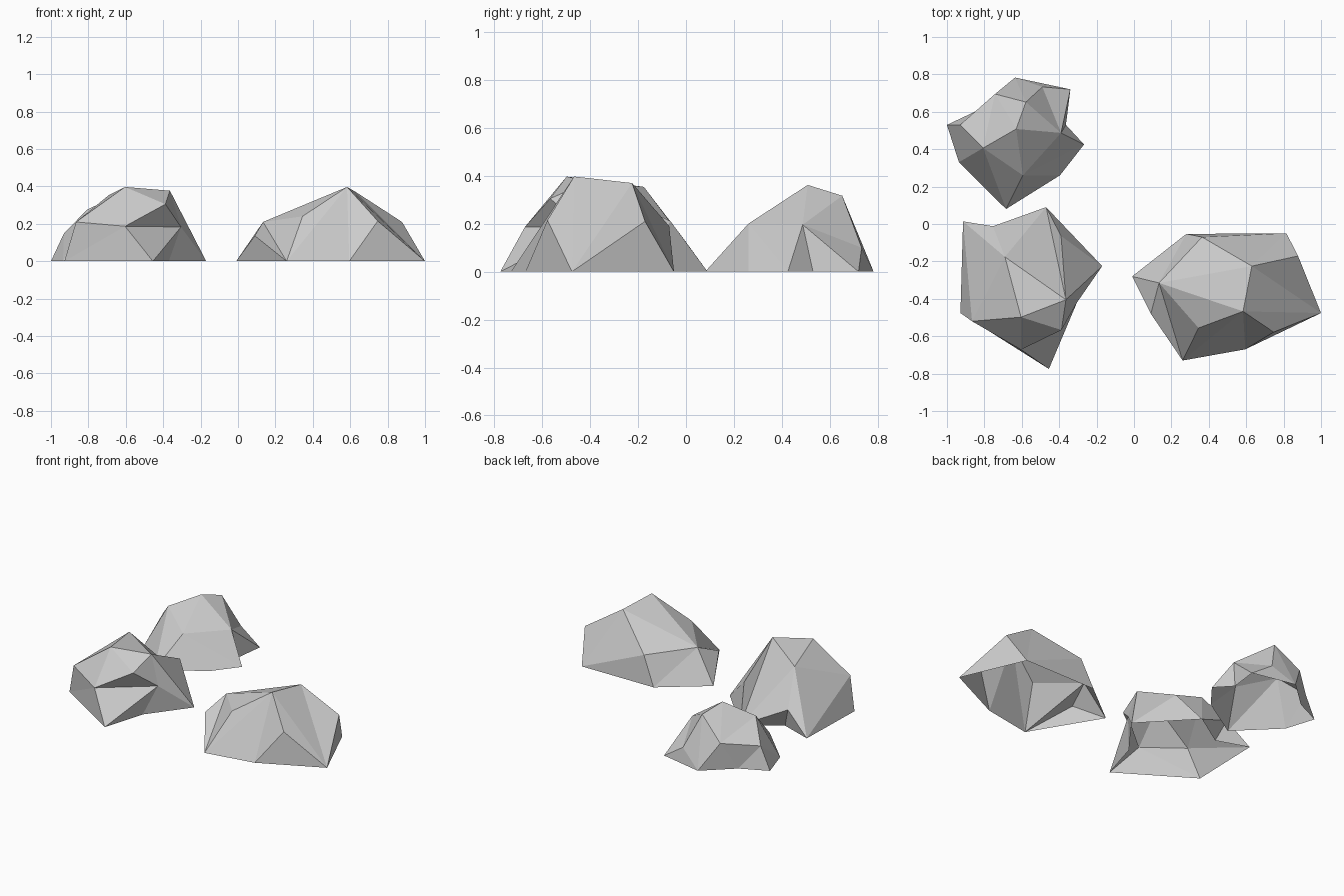
import bpy
import math
from mathutils import Vector
from mathutils.geometry import delaunay_2d_cdt


def unfold(p, centre):
    """Flatten a point of the dome to a disk (base ring becomes the rim)."""
    dx, dy = p[0] - centre[0], p[1] - centre[1]
    a, t = math.atan2(dy, dx), math.atan2(math.hypot(dx, dy), p[2])
    return Vector((t * math.cos(a), t * math.sin(a)))


def rock(name, centre, base, upper, creases):
    """Open-bottomed faceted rock: base outline + upper corners + main ridges."""
    pts = [(x, y, 0.0) for x, y in base] + upper
    flat = [unfold(p, centre) for p in pts]

    def skin(edges):
        return delaunay_2d_cdt(flat, edges, [], 0, 1e-5, True)

    kept = []
    for e in creases:                       # keep each ridge that crosses no other
        if len(skin(kept + [e])[0]) == len(pts):
            kept.append(e)
    out = skin(kept)
    ids = [o[0] for o in out[3]]
    faces = [[ids[i] for i in f] for f in out[2]]
    mesh = bpy.data.meshes.new(name)
    mesh.from_pydata(pts, [], faces)
    mesh.update()
    obj = bpy.data.objects.new(name, mesh)
    bpy.context.collection.objects.link(obj)
    return obj


# wide rock on the right
rock("right_rock", (0.5, -0.38),
     [(.26, -.73), (.595, -.67), (1, -.476), (.815, -.05), (.28, -.053), (-.01, -.28)],
     [(.09, -.48, .136), (.345, -.556, .24), (.747, -.578, .215), (.877, -.171, .21),
      (.364, -.07, .19), (.134, -.315, .21), (.583, -.467, .397), (.63, -.225, .37)],
     [(0, 7), (1, 8), (2, 8), (2, 9), (3, 9), (4, 10), (3, 10), (6, 11), (7, 11),
      (7, 12), (8, 12), (12, 13), (9, 13), (10, 13), (2, 12), (2, 13), (3, 13),
      (0, 12), (1, 12), (0, 11), (11, 13), (4, 11), (5, 11)])

# tall rock at the front left
rock("front_left_rock", (-0.58, -0.3),
     [(-.455, -.775), (-.37, -.49), (-.17, -.225), (-.47, .09), (-.7, -.06),
      (-.914, .014), (-.928, -.476)],
     [(-.604, -.672, .187), (-.305, -.42, .183), (-.39, -.064, .21), (-.754, -.012, .14),
      (-.866, -.52, .21), (-.388, -.567, .305), (-.364, -.405, .377),
      (-.604, -.498, .397), (-.69, -.176, .354)],
     [(7, 8), (7, 11), (0, 8), (0, 7), (7, 12), (8, 12), (12, 13), (12, 14), (13, 14),
      (14, 15), (11, 14), (8, 13), (9, 13), (2, 9), (3, 9), (2, 8), (10, 15), (11, 15),
      (5, 11), (6, 11), (5, 10), (3, 10), (3, 15), (3, 13), (2, 13), (7, 14), (6, 7)])

# small knobbly rock at the back left
rock("back_left_rock", (-0.63, 0.45),
     [(-.684, .08), (-.396, .26), (-.267, .425), (-.364, .53), (-.34, .72),
      (-.636, .783), (-.82, .615), (-1, .53), (-.936, .33)],
     [(-.594, .26, .2), (-.39, .487, .196), (-.49, .733, .1), (-.743, .695, .18),
      (-.93, .53, .15), (-.807, .406, .275), (-.578, .652, .317), (-.63, .508, .362)],
     [(0, 9), (1, 9), (2, 9), (9, 10), (9, 16), (9, 14), (2, 10), (3, 10), (4, 10),
      (10, 15), (10, 16), (15, 16), (12, 15), (11, 15), (4, 11), (5, 11), (5, 12),
      (12, 13), (7, 13), (13, 14), (14, 16), (8, 14), (0, 14), (10, 11), (12, 16),
      (12, 14), (6, 13), (6, 12), (5, 15)])
